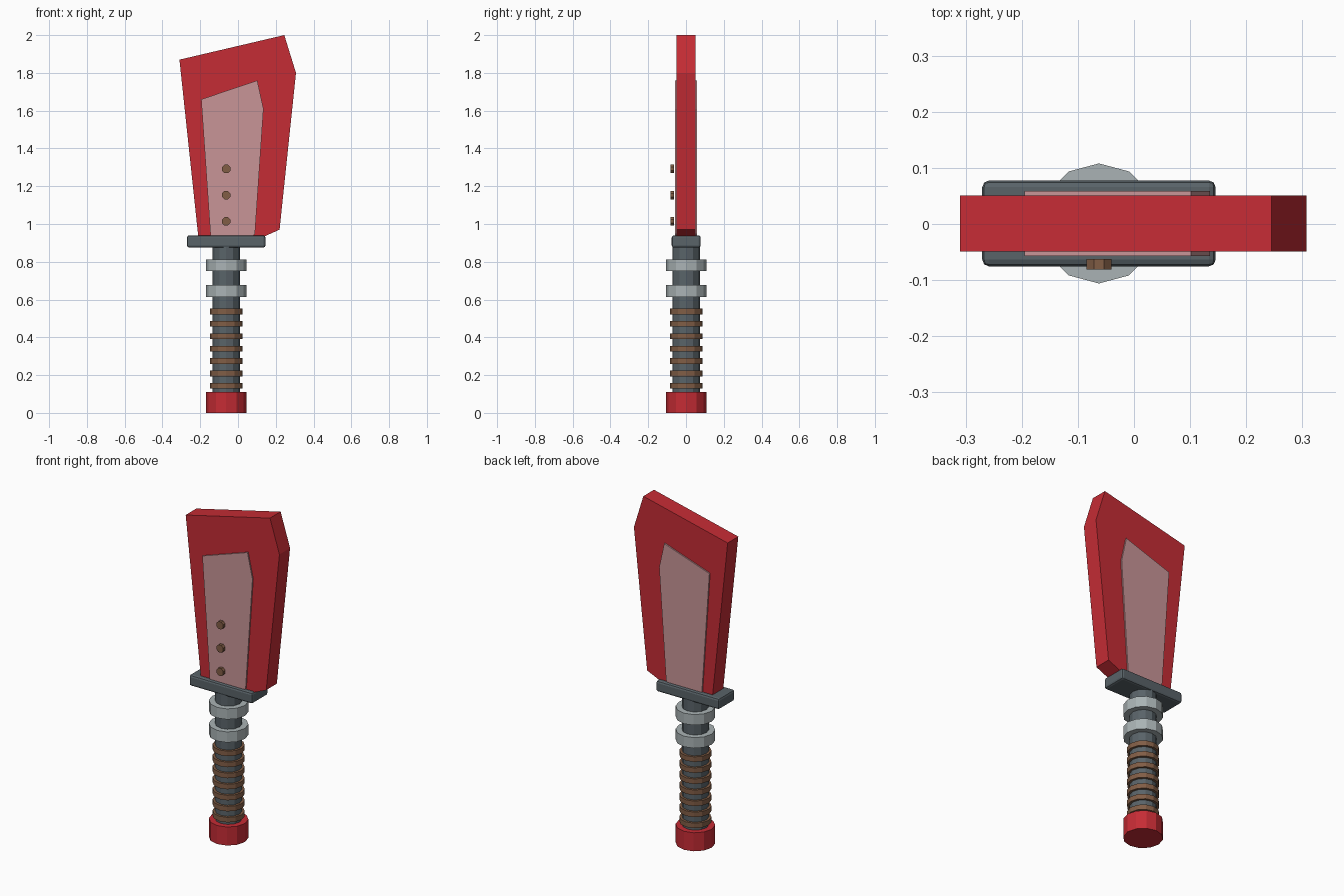
import bpy, bmesh, math
from mathutils import Matrix

if "Cube" in bpy.data.objects:
    bpy.data.objects.remove(bpy.data.objects["Cube"])

CX, CY = -0.0625, 0.001   # handle axis


def material(name, rgb):
    m = bpy.data.materials.new(name)
    m.diffuse_color = (*rgb, 1)
    m.use_nodes = True
    m.node_tree.nodes["Principled BSDF"].inputs["Base Color"].default_value = m.diffuse_color
    return m


RED = material("red", (0.56, 0.025, 0.035))
PINK = material("pale_red", (0.58, 0.30, 0.31))
DARK = material("dark_steel", (0.10, 0.125, 0.14))
STEEL = material("light_steel", (0.40, 0.45, 0.46))
BROWN = material("brown", (0.22, 0.11, 0.06))


def finish(name, bm, mat):
    bmesh.ops.recalc_face_normals(bm, faces=bm.faces[:])
    me = bpy.data.meshes.new(name)
    bm.to_mesh(me)
    bm.free()
    me.materials.append(mat)
    ob = bpy.data.objects.new(name, me)
    bpy.context.collection.objects.link(ob)
    return ob


def plate(name, profile, half, mat):
    """Extrude an x-z outline symmetrically along y."""
    bm = bmesh.new()
    face = bm.faces.new([bm.verts.new((x, CY - half, z)) for x, z in profile])
    ext = bmesh.ops.extrude_face_region(bm, geom=[face], use_keep_orig=True)
    moved = [v for v in ext["geom"] if isinstance(v, bmesh.types.BMVert)]
    bmesh.ops.translate(bm, verts=moved, vec=(0, 2 * half, 0))
    return finish(name, bm, mat)


def cylinder(name, r, z0, z1, mat, sides=12):
    bm = bmesh.new()
    bmesh.ops.create_cone(bm, cap_ends=True, segments=sides, radius1=r, radius2=r,
                          depth=z1 - z0,
                          matrix=Matrix.Translation((CX, CY, (z0 + z1) / 2)))
    return finish(name, bm, mat)


# Blade and raised inner panel
plate("blade", [(-0.31, 1.87), (0.245, 2.0), (0.307, 1.80), (0.22, 0.97),
                (0.13, 0.93), (-0.21, 0.93)], 0.05, RED)
plate("blade_panel", [(-0.195, 1.66), (0.102, 1.76), (0.135, 1.61), (0.09, 0.95),
                      (0.075, 0.93), (-0.145, 0.93)], 0.058, PINK)

# Guard with softened edges
bm = bmesh.new()
bmesh.ops.create_cube(bm, size=1, matrix=Matrix.Translation((CX, CY, 0.9075))
                      @ Matrix.Diagonal((0.416, 0.153, 0.065, 1)))
guard = finish("guard", bm, DARK)
bev = guard.modifiers.new("bevel", 'BEVEL')
bev.width, bev.segments = 0.012, 2

# Handle, pommel, collars and grip wraps
cylinder("handle", 0.073, 0.05, 0.89, DARK)
cylinder("pommel", 0.107, 0.0, 0.11, RED)
for i, z in enumerate((0.613, 0.75)):
    cylinder(f"collar_{i + 1}", 0.107, z, z + 0.063, STEEL)
for i in range(7):
    z = 0.143 + i * 0.0657
    cylinder(f"grip_wrap_{i + 1}", 0.087, z - 0.015, z + 0.015, BROWN)

# Front rivets
for i in range(3):
    bm = bmesh.new()
    bmesh.ops.create_cone(bm, cap_ends=True, segments=8, radius1=0.024, radius2=0.024,
                          depth=0.019,
                          matrix=Matrix.Translation((CX, -0.072, 1.014 + i * 0.1388))
                          @ Matrix.Rotation(math.pi / 2, 4, 'X')
                          @ Matrix.Rotation(math.pi / 8, 4, 'Z'))
    finish(f"rivet_{i + 1}", bm, BROWN)
